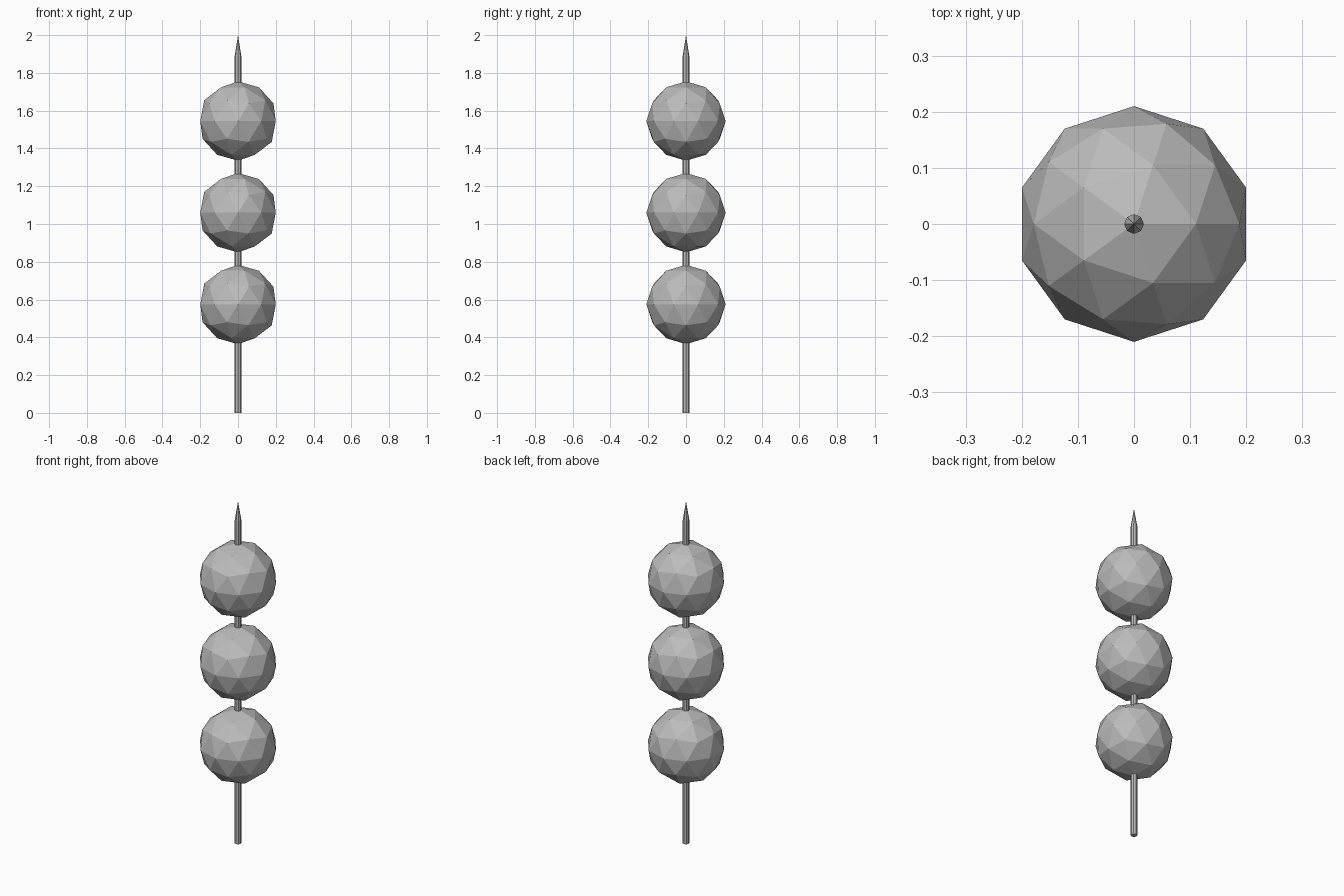
import bpy
import bmesh

cube = bpy.data.objects.get("Cube")
if cube:
    bpy.data.objects.remove(cube, do_unlink=True)

grey = bpy.data.materials.new("plain_grey")
grey.use_nodes = True
colour = (0.5, 0.5, 0.5, 1)
grey.diffuse_color = colour
grey.node_tree.nodes["Principled BSDF"].inputs["Base Color"].default_value = colour

BALL_RADIUS = 0.21
STICK_RADIUS = 0.0175
POINT_START, STICK_TOP = 1.89, 2.0


def add_object(name, bm):
    mesh = bpy.data.meshes.new(name)
    bm.to_mesh(mesh)
    bm.free()
    mesh.materials.append(grey)
    obj = bpy.data.objects.new(name, mesh)
    bpy.context.collection.objects.link(obj)
    return obj


# Three faceted balls threaded on the stick
for name, height in (("lower", 0.574), ("middle", 1.06), ("upper", 1.545)):
    bm = bmesh.new()
    bmesh.ops.create_icosphere(bm, subdivisions=2, radius=BALL_RADIUS)
    add_object(name + "_ball", bm).location.z = height

# Eight-sided stick, its top face drawn up and merged to a sharp point
bm = bmesh.new()
bmesh.ops.create_cone(bm, cap_ends=True, segments=8, radius1=STICK_RADIUS,
                      radius2=STICK_RADIUS, depth=POINT_START)
bmesh.ops.translate(bm, verts=bm.verts, vec=(0, 0, POINT_START / 2))
top = max(bm.faces, key=lambda f: f.calc_center_median().z)
tip = bmesh.ops.poke(bm, faces=[top])["verts"][0]
tip.co.z = STICK_TOP
add_object("stick", bm)
